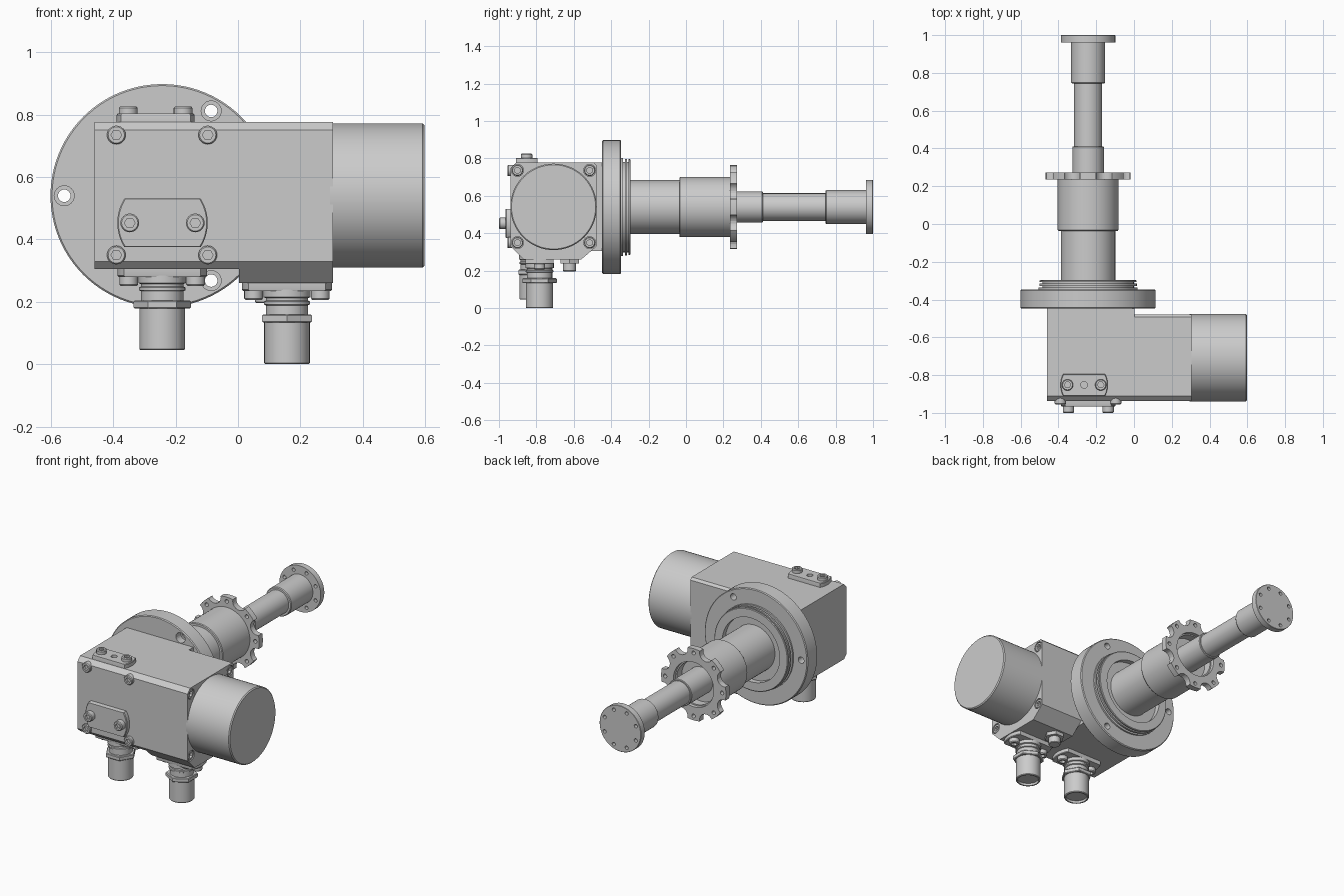
import bpy, bmesh
from math import pi, sin, cos, asin, radians
from mathutils import Matrix, Vector, Euler

if "Cube" in bpy.data.objects:
    bpy.data.objects.remove(bpy.data.objects["Cube"])

ROT = {'+x': (0, pi/2, 0), '-y': (pi/2, 0, 0), '+y': (-pi/2, 0, 0), '+z': (0, 0, 0), '-z': (pi, 0, 0)}


def frame(origin, d):
    return Matrix.Translation(origin) @ Euler(ROT[d]).to_matrix().to_4x4()


def finish(name, bm, smooth=True):
    bmesh.ops.recalc_face_normals(bm, faces=bm.faces)
    me = bpy.data.meshes.new(name)
    bm.to_mesh(me)
    bm.free()
    ob = bpy.data.objects.new(name, me)
    bpy.context.collection.objects.link(ob)
    if smooth:
        shade(ob)
    return ob


def shade(ob):
    bpy.ops.object.select_all(action='DESELECT')
    ob.select_set(True)
    bpy.context.view_layer.objects.active = ob
    bpy.ops.object.shade_smooth_by_angle(angle=radians(30))


def add_rings(bm, rings):
    """Skin a stack of equal point rings and cap both ends."""
    vs = [[bm.verts.new(p) for p in r] for r in rings]
    n = len(vs[0])
    for a, b in zip(vs, vs[1:]):
        for i in range(n):
            j = (i + 1) % n
            bm.faces.new((a[i], a[j], b[j], b[i]))
    bm.faces.new(vs[0][::-1])
    bm.faces.new(vs[-1])


def add_lathe(bm, prof, origin, d, n=48, turn=0):
    m = frame(origin, d)
    add_rings(bm, [[m @ Vector((r*cos(turn + 2*pi*i/n), r*sin(turn + 2*pi*i/n), t)) for i in range(n)]
                   for r, t in prof])


def lathe(name, prof, origin, d, n=48, turn=0):
    bm = bmesh.new()
    add_lathe(bm, prof, origin, d, n, turn)
    return finish(name, bm)


def lens(name, a, b, h, origin, d):
    """Plate cut from a disc of radius a, trimmed to half width b."""
    m, e, k = frame(origin, d), asin(b/a), 10
    arc = [-e + 2*e*i/k for i in range(k + 1)]
    pts = [(a*cos(t + s), a*sin(t + s)) for s in (0, pi) for t in arc]
    bm = bmesh.new()
    add_rings(bm, [[m @ Vector((x*f, y*f, t)) for x, y in pts]
                   for f, t in ((1, -.005), (1, h - .004), (.975, h))])
    return finish(name, bm)


def prism_x(name, prof, x0, x1):
    bm = bmesh.new()
    add_rings(bm, [[(x, y, z) for y, z in prof] for x in (x0, x1)])
    return finish(name, bm, False)


def cut(ob, holes, n=24):
    """Subtract lathed cutters: (profile, origin, direction)."""
    bm = bmesh.new()
    for prof, o, d in holes:
        add_lathe(bm, prof, o, d, n)
    c = finish('cutter', bm, False)
    c.hide_render = True
    mod = ob.modifiers.new('cut', 'BOOLEAN')
    mod.operation, mod.solver, mod.object = 'DIFFERENCE', 'EXACT', c
    bpy.ops.object.select_all(action='DESELECT')
    bpy.context.view_layer.objects.active = ob
    bpy.ops.object.modifier_apply(modifier=mod.name)
    bpy.data.objects.remove(c)


# Socket head bolt, one shared mesh
bolt_src = lathe('bolt', [(.03, -.01), (.03, .029), (.026, .034)], (0, 0, 0), '+z', 24)
cut(bolt_src, [([(.017, .018), (.017, .05)], (0, 0, 0), '+z')], 6)
bolt_mesh = bolt_src.data
bpy.data.objects.remove(bolt_src)


def bolt(name, pos, d):
    ob = bpy.data.objects.new(name, bolt_mesh)
    ob.matrix_world = frame(pos, d)
    bpy.context.collection.objects.link(ob)


CX, CZ = -.243, .54      # main shaft axis
MY = -.708               # motor axis

# Gearbox housing: main block and motor-side block
prism_x('gearbox_housing', [(-.447, .777), (-.91, .777), (-.937, .75), (-.937, .33), (-.912, .305),
                            (-.447, .305)], -.46, .003)
side = prism_x('motor_mount_block', [(-.492, .777), (-.91, .777), (-.937, .75), (-.937, .33), (-.867, .26),
                                     (-.56, .26), (-.478, .33), (-.478, .763)], .003, .305)
corners = [(MY + sy*.193, .543 + sz*.193) for sy in (-1, 1) for sz in (-1, 1)]
cut(side, [([(.032, -.04), (.032, .05)], (.305, y, z), '+x') for y, z in corners])
for y, z in corners:
    bolt('motor_mount_bolt', (.269, y, z), '+x')
for x in (-.39, -.097):
    for z in (.35, .735):
        bolt('housing_bolt', (x, -.921, z), '-y')

# Motor
lathe('motor', [(.231, -.01), (.231, .287), (.225, .293)], (.305, MY, .541), '+x', 64)

# Front and top cover plates
lens('front_cover', .145, .078, .028, (-.242, -.937, .453), '-y')
for x in (-.347, -.137):
    bolt('front_cover_bolt', (x, -.966, .453), '-y')
top = lens('top_cover', .125, .0575, .026, (-.264, -.852, .777), '+z')
cut(top, [([(.018, .0), (.018, .1)], (-.264, -.852, .787), '+z')])
for x in (-.352, -.176):
    bolt('top_cover_bolt', (x, -.852, .792), '+z')


# Electrical connectors hanging below
def connector(tag, x, y, z, turn):
    lens('connector_plate_' + tag, .144, .075, .025, (x, y, z), '-z')
    lathe('connector_body_' + tag, [(.076, .02), (.076, .045), (.068, .048), (.068, .056), (.074, .059),
          (.074, .068), (.068, .071), (.068, .1), (.073, .105), (.073, .256), (.07, .26), (.062, .26),
          (.062, .245)], (x, y, z), '-z')
    lathe('connector_nut_' + tag, [(.088, .1), (.092, .104), (.092, .123), (.088, .127)],
          (x, y, z), '-z', 6, turn)
    for s in (-1, 1):
        bolt('connector_bolt_' + tag, (x + s*.107, y, z - .02), '-z')


connector('left', CX, -.817, .305, 0)
connector('right', .157, -.783, .26, pi/6)

# Vent plug
lathe('vent_plug_base', [(.058, -.01), (.058, .022)], (.09, -.622, .26), '-z', 6)
lathe('vent_plug', [(.035, 0), (.035, .06), (.031, .064)], (.09, -.622, .26), '-z', 24)

# Mounting flange with three counterbored holes
axis = (CX, 0, CZ)
flange = lathe('mounting_flange', [(.353, -.448), (.358, -.443), (.358, -.352), (.353, -.347)], axis, '+y', 96)
cut(flange, [([(.032, -.47), (.032, -.40), (.02, -.40), (.02, -.3)],
              (CX + .314*cos(a), 0, CZ + .314*sin(a)), '+y') for a in (pi/3, pi, -pi/3)])
shade(flange)
lathe('flange_hub', [(.262, -.36), (.262, -.337), (.242, -.337), (.242, -.327), (.258, -.327), (.258, -.315),
                     (.242, -.315), (.242, -.307), (.256, -.307), (.256, -.3), (.252, -.297), (.2, -.297),
                     (.2, -.33)], axis, '+y', 64)

# Outer sleeve
lathe('sleeve', [(.144, -.34), (.144, -.036), (.157, -.036), (.161, -.031), (.161, .25),
                 (.132, .25), (.132, .2)], axis, '+y', 64)

# Scalloped flange with eight lobes
star = lathe('lobed_flange', [(.225, .235), (.225, .272)], axis, '+y', 96)
full = [(0, .2), (0, .3)]
ring = lambda R, r, off: [([(r, .2), (r, .3)], (CX + R*cos(a), 0, CZ + R*sin(a)), '+y')
                          for a in (pi*i/4 + off for i in range(8))]
cut(star, ring(.228, .046, pi/8) + ring(.198, .012, 0))
cut(star, [([(.14, .2), (.14, .3)], axis, '+y')], 64)
shade(star)

# Inner shaft with end flange
lathe('inner_shaft', [(.083, .15), (.083, .407), (.08, .411), (.074, .411), (.074, .745), (.086, .745),
                      (.09, .75), (.09, .965)], axis, '+y')
end = lathe('end_flange', [(.144, .962), (.144, .998), (.142, 1.0)], axis, '+y', 64)
cut(end, [([(.011, .9), (.011, 1.1)], (CX + .117*cos(a), 0, CZ + .117*sin(a)), '+y')
          for a in (pi*i/4 + pi/8 for i in range(8))], 16)
shade(end)
